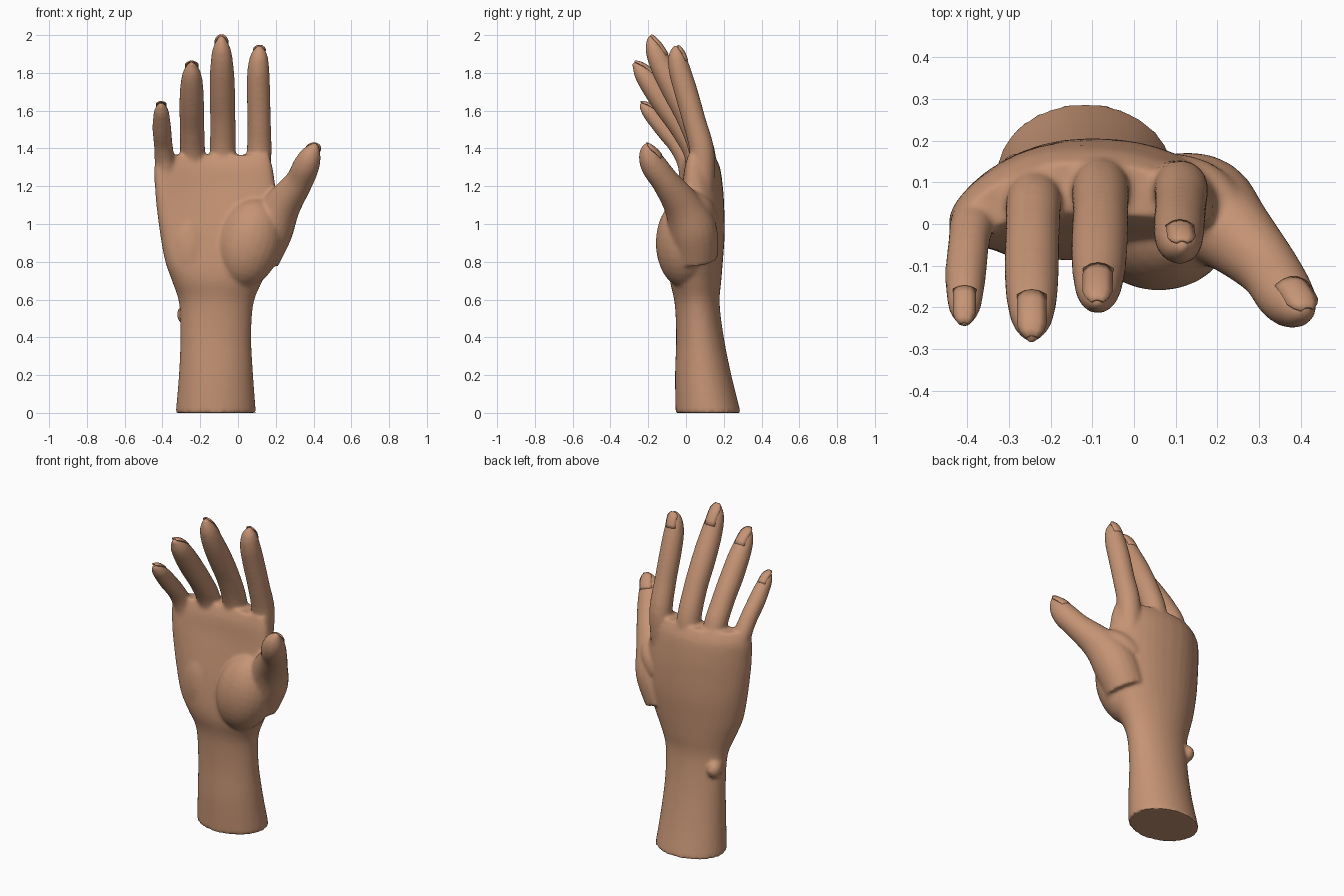
import bpy, bmesh, math
from mathutils import Vector, Matrix

if "Cube" in bpy.data.objects:
    bpy.data.objects.remove(bpy.data.objects["Cube"])

skin = bpy.data.materials.new("skin")
skin.diffuse_color = (0.56, 0.295, 0.175, 1)
skin.use_nodes = True
skin.node_tree.nodes["Principled BSDF"].inputs["Base Color"].default_value = skin.diffuse_color


def add_object(name, bm):
    mesh = bpy.data.meshes.new(name)
    bmesh.ops.recalc_face_normals(bm, faces=bm.faces)
    bm.to_mesh(mesh)
    bm.free()
    mesh.materials.append(skin)
    obj = bpy.data.objects.new(name, mesh)
    bpy.context.collection.objects.link(obj)
    return obj


def spline(points, steps=5):
    """Smooth interpolation through tuples of equal length."""
    out = []
    for i in range(len(points) - 1):
        a, b = points[max(i - 1, 0)], points[i]
        c, d = points[i + 1], points[min(i + 2, len(points) - 1)]
        for k in range(steps):
            t = k / steps
            out.append([0.5 * (2 * q + (r - p) * t + (2 * p - 5 * q + 4 * r - s) * t * t
                               + (3 * q - p - 3 * r + s) * t ** 3)
                        for p, q, r, s in zip(a, b, c, d)])
    out.append(list(points[-1]))
    return out


def loft(bm, rings):
    """Closed skin over a list of equally sized rings."""
    loops = [[bm.verts.new(p) for p in ring] for ring in rings]
    n = len(loops[0])
    for a, b in zip(loops, loops[1:]):
        for i in range(n):
            bm.faces.new((a[i], a[(i + 1) % n], b[(i + 1) % n], b[i]))
    bm.faces.new(loops[0][::-1])
    bm.faces.new(loops[-1])


def frames(path):
    """Centre, tangent, side, dorsal direction and radius along a digit."""
    pts = spline(path)
    out = []
    for i, p in enumerate(pts):
        a, b = pts[max(i - 1, 0)], pts[min(i + 1, len(pts) - 1)]
        t = (Vector(b[:3]) - Vector(a[:3])).normalized()
        side = (Vector((1, 0, 0)) - t * t.x).normalized()
        out.append((Vector(p[:3]), t, side, t.cross(side), p[3]))
    return out


def digit(bm, fr, n=20):
    loft(bm, [[c + r * (s * math.cos(2 * math.pi * i / n) + d * math.sin(2 * math.pi * i / n))
               for i in range(n)] for c, t, s, d, r in fr])


def nail(name, fr):
    """Thin curved plate on the back of the fingertip."""
    c0, t0, s0, d0, r0 = fr[-9]
    c1, t1, s1, d1, r1 = fr[-1]
    start = c0 + d0 * (r0 * 0.97)
    end = c1 + d1 * 0.012
    mid = fr[-5][0] + fr[-5][3] * (fr[-5][4] + 0.002)
    bm = bmesh.new()
    rows = []
    for k in range(7):
        v = k / 6
        p = start * (1 - v) * (1 - 2 * v) + mid * 4 * v * (1 - v) + end * v * (2 * v - 1)
        w = r0 * (0.6 if k < 5 else (0.48 if k == 5 else 0.25))
        rows.append([bm.verts.new(p + s0 * (w * u) - d0 * (0.42 * w * u * u))
                     for u in (-1, -0.5, 0, 0.5, 1)])
    for a, b in zip(rows, rows[1:]):
        for i in range(4):
            bm.faces.new((a[i], a[i + 1], b[i + 1], b[i]))
    obj = add_object(name, bm)
    thick = obj.modifiers.new("thickness", "SOLIDIFY")
    thick.thickness = 0.007
    thick.offset = 0
    for p in obj.data.polygons:
        p.use_smooth = True


hand = bmesh.new()

# Forearm, wrist and arched palm: z, x min, x max, y min, y max, arch, squareness
sections = [
    (0.0, -.33, .095, -.055, .29, 0, 2), (0.2, -.313, .08, -.058, .24, 0, 2),
    (0.4, -.305, .07, -.052, .2, 0, 2), (0.58, -.312, .082, -.06, .178, 0, 2),
    (0.7, -.35, .13, -.085, .187, .02, 2.1), (0.8, -.385, .175, -.085, .195, .04, 2.2),
    (0.95, -.413, .21, -.065, .205, .06, 2.3), (1.1, -.432, .215, -.035, .202, .08, 2.4),
    (1.2, -.44, .198, -.015, .195, .09, 2.5), (1.3, -.443, .183, .0, .18, .09, 2.5),
    (1.365, -.425, .165, .025, .15, .09, 2.5)]
rings = []
for z, x0, x1, y0, y1, arch, e in spline(sections, 4):
    ring = []
    for i in range(40):
        a = 2 * math.pi * i / 40
        u = math.copysign(abs(math.cos(a)) ** (2 / e), math.cos(a))
        v = math.copysign(abs(math.sin(a)) ** (2 / e), math.sin(a))
        bend = arch * u * u * (1 if u < 0 else 0.55)
        ring.append((x0 + (x1 - x0) * (u + 1) / 2, (y0 + y1) / 2 + (y1 - y0) / 2 * v - bend, z))
    rings.append(ring)
loft(hand, rings)


# Rounded masses: thumb mound, heel of the palm, wrist bone
def mass(centre, size, tilt=0):
    m = Matrix.Translation(centre) @ Matrix.Rotation(tilt, 4, 'Y') @ Matrix.Diagonal((*size, 1))
    bmesh.ops.create_uvsphere(hand, u_segments=24, v_segments=16, radius=1, matrix=m)


mass((.06, -.01, .9), (.17, .15, .24), .25)
mass((-.25, .0, .86), (.12, .085, .22), -.1)
mass((-.282, .12, .52), (.042, .05, .05))

# Digits: x, y, z, radius from root to tip
digits = {
    "index": [(.1, .08, 1.18, .068), (.112, .085, 1.38, .066), (.112, .042, 1.55, .062),
              (.108, .0, 1.7, .062), (.108, -.035, 1.82, .058), (.112, -.05, 1.9, .043),
              (.115, -.052, 1.945, .012)],
    "middle": [(-.08, .1, 1.18, .07), (-.08, .085, 1.38, .069), (-.08, .022, 1.55, .067),
               (-.083, -.055, 1.7, .068), (-.085, -.125, 1.83, .062), (-.087, -.17, 1.93, .047),
               (-.088, -.193, 1.997, .012)],
    "ring": [(-.235, .07, 1.18, .066), (-.24, .06, 1.36, .067), (-.243, -.015, 1.5, .065),
             (-.245, -.1, 1.62, .066), (-.245, -.178, 1.73, .061), (-.245, -.235, 1.805, .046),
             (-.245, -.277, 1.855, .012)],
    "little": [(-.365, .03, 1.13, .055), (-.385, .01, 1.31, .054), (-.395, -.04, 1.41, .05),
               (-.402, -.105, 1.49, .05), (-.405, -.16, 1.555, .046), (-.406, -.207, 1.605, .036),
               (-.407, -.245, 1.64, .01)],
    "thumb": [(.1, .05, .82, .12), (.165, .035, .97, .128), (.235, -.02, 1.1, .1),
              (.32, -.105, 1.22, .075), (.362, -.17, 1.31, .07), (.39, -.2, 1.375, .052),
              (.415, -.212, 1.425, .014)]}
for name, path in digits.items():
    fr = frames(path)
    digit(hand, fr)
    nail(name + "_nail", fr)

# Web of skin between thumb and palm
digit(hand, frames([(.1, .09, 1.02, .08), (.165, .07, 1.08, .075), (.23, .0, 1.125, .065)]))

# Fuse everything into one smooth skin
obj = add_object("hand", hand)
bpy.context.view_layer.objects.active = obj
obj.select_set(True)
fuse = obj.modifiers.new("fuse", "REMESH")
fuse.mode = "VOXEL"
fuse.voxel_size = 0.0105
soften = obj.modifiers.new("soften", "SMOOTH")
soften.factor = 0.5
soften.iterations = 7
for m in ("fuse", "soften"):
    bpy.ops.object.modifier_apply(modifier=m)
bpy.ops.object.shade_smooth_by_angle(angle=math.radians(45))
